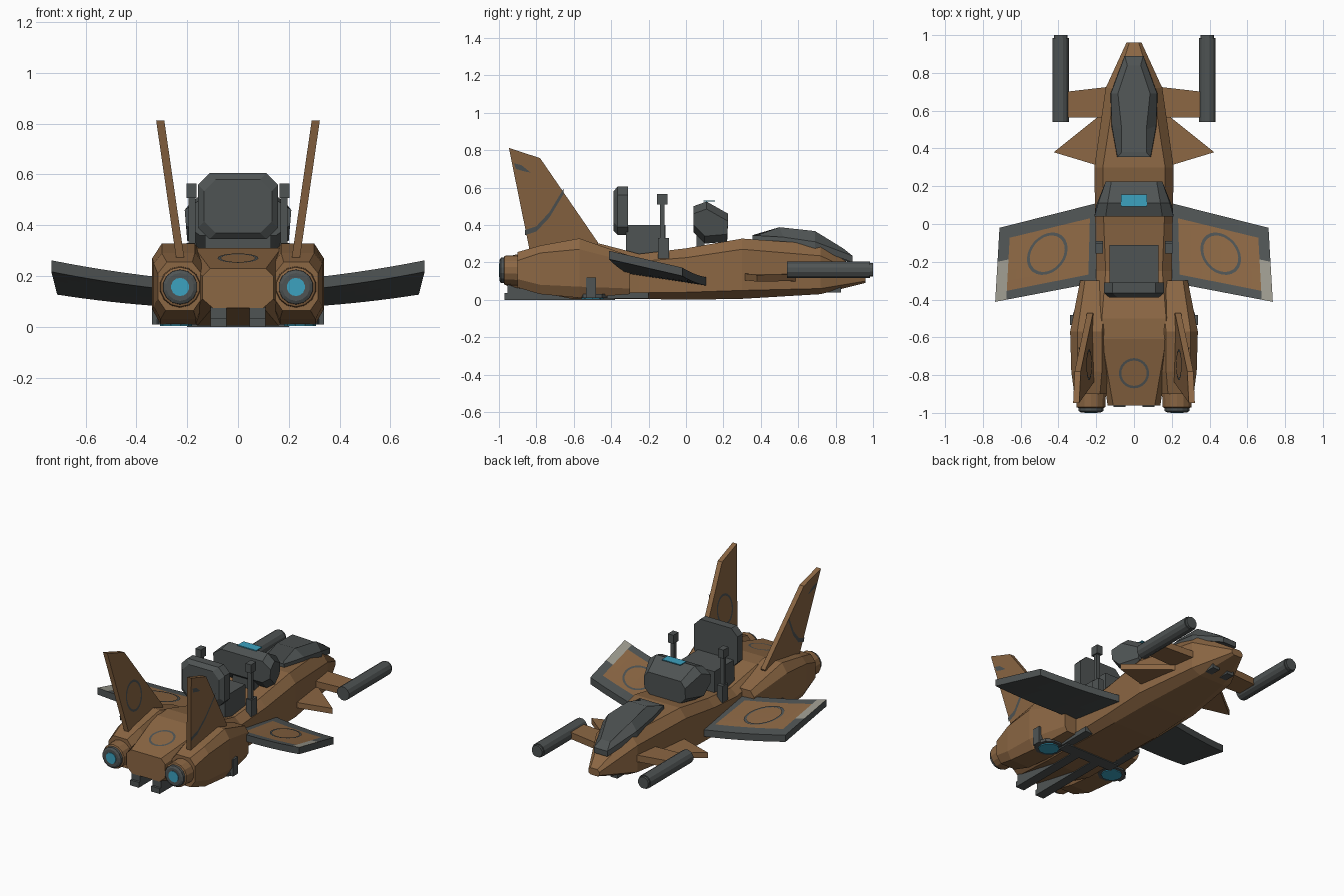
import bpy, bmesh, math
from mathutils import Vector

if "Cube" in bpy.data.objects:
    bpy.data.objects.remove(bpy.data.objects["Cube"])


def material(name, rgb):
    m = bpy.data.materials.new(name)
    m.diffuse_color = (*rgb, 1)
    m.use_nodes = True
    m.node_tree.nodes["Principled BSDF"].inputs["Base Color"].default_value = m.diffuse_color
    return m


BROWN = material("brown paint", (0.26, 0.135, 0.057))
GREY = material("dark grey", (0.078, 0.088, 0.088))
BLUE = material("glow blue", (0.045, 0.36, 0.53))
PALE = material("pale grey", (0.33, 0.32, 0.27))


def build(name, verts, faces, *mats, rule=None, solid=True):
    me = bpy.data.meshes.new(name)
    me.from_pydata([tuple(v) for v in verts], [], faces)
    bm = bmesh.new()
    bm.from_mesh(me)
    if solid:
        bmesh.ops.recalc_face_normals(bm, faces=bm.faces)
    bm.to_mesh(me)
    bm.free()
    for m in mats:
        me.materials.append(m)
    if rule:
        for p in me.polygons:
            p.material_index = rule(p)
    ob = bpy.data.objects.new(name, me)
    bpy.context.collection.objects.link(ob)
    return ob


def loft(name, rings, mat):
    n = len(rings[0])
    verts = [v for r in rings for v in r]
    faces = [(i * n + j, i * n + (j + 1) % n, (i + 1) * n + (j + 1) % n, (i + 1) * n + j)
             for i in range(len(rings) - 1) for j in range(n)]
    faces += [tuple(range(n)), tuple(range(len(verts) - n, len(verts)))]
    return build(name, verts, faces, mat)


def box(name, x0, x1, y0, y1, z0, z1, mat):
    return loft(name, [[(x0, y, z0), (x1, y, z0), (x1, y, z1), (x0, y, z1)] for y in (y0, y1)], mat)


def octa(y, cx, wt, w, wb, zb, z1, z2, zt):
    # chamfered section: widths at top, side, bottom and four heights
    return [(cx + wt, y, zt), (cx + w, y, z2), (cx + w, y, z1), (cx + wb, y, zb),
            (cx - wb, y, zb), (cx - w, y, z1), (cx - w, y, z2), (cx - wt, y, zt)]


def tube(name, cx, cz, stations, mat, n=14):
    # turned shape along y, stations are (y, radius)
    return loft(name, [[(cx + r * math.cos(2 * math.pi * (k + .5) / n), y,
                         cz + r * math.sin(2 * math.pi * (k + .5) / n)) for k in range(n)]
                       for y, r in stations], mat)


def disc(name, cx, cy, r, z0, z1, mat, n=10):
    return loft(name, [[(cx + r * math.cos(2 * math.pi * k / n), cy + r * math.sin(2 * math.pi * k / n), z)
                        for k in range(n)] for z in (z0, z1)], mat)


def ring_decal(name, f, r0, r1, n=24):
    verts = [f(r * math.cos(2 * math.pi * k / n), r * math.sin(2 * math.pi * k / n))
             for r in (r0, r1) for k in range(n)]
    return build(name, verts, [(k, (k + 1) % n, n + (k + 1) % n, n + k) for k in range(n)],
                 GREY, solid=False)


# Fuselage
loft("fuselage", [octa(*s) for s in (
    (0.96, 0, .025, .04, .025, .09, .10, .12, .135),
    (0.72, 0, .10, .15, .09, .03, .06, .235, .297),
    (0.30, 0, .165, .21, .14, .005, .05, .27, .327),
    (0.00, 0, .16, .205, .15, .0, .04, .225, .275),
    (-0.25, 0, .15, .20, .15, .005, .04, .205, .245),
    (-0.50, 0, .17, .20, .16, .005, .04, .26, .31),
    (-0.61, 0, .17, .19, .16, .005, .05, .26, .31),
    (-0.96, 0, .11, .14, .10, .075, .11, .20, .23))], BROWN)
ring_decal("tail_ring_decal", lambda a, b: (a, -.79 + b, .31 + (-.19 + b) * .2286 + .004), .067, .08)

# Canopy: base outline, shoulder and ridge panel
base = [(.05, .89, .215), (.125, .69, .30), (.095, .36, .33)]
top = [(.035, .84, .275), (.085, .69, .367), (.065, .50, .388), (.065, .38, .345)]
base = [(.05, .89, .20), (.125, .69, .275), (.12, .52, .30), (.09, .355, .31)]
both = lambda pts: pts + [(-x, y, z) for x, y, z in reversed(pts)]
loft("canopy", [both(base), both([(x * .98, y, z + .035) for x, y, z in base]), both(top)], GREY)

# Control console with screen
prof = [(.04, .36), (.10, .30), (.22, .31), (.225, .46), (.11, .525), (.04, .50)]
scale = [.15, .14, .11, .12, .14, .15]
out = [.205, .20, .15, .15, .19, .21]
loft("console", [[(-o, y, z + (.04 if z < .4 else -.04)) for (y, z), o in zip(prof, out)],
                 [(-s, y, z) for (y, z), s in zip(prof, scale)],
                 [(s, y, z) for (y, z), s in zip(prof, scale)],
                 [(o, y, z + (.04 if z < .4 else -.04)) for (y, z), o in zip(prof, out)]], GREY)
box("console_neck", -.08, .08, .055, .10, .24, .36, GREY)
box("screen", -.068, .068, .093, .155, .524, .53, BLUE)

# Seat
box("seat_base", -.13, .13, -.32, -.11, .22, .40, GREY)


def back_ring(y, i):
    w, z0, z1, c = .158 - i, .345 + i, .605 - i, .045
    return [(w, y, z0 + c), (w, y, z1 - c), (w - c, y, z1), (c - w, y, z1),
            (-w, y, z1 - c), (-w, y, z0 + c), (c - w, y, z0), (w - c, y, z0)]


loft("seat_back", [back_ring(-.388, .025), back_ring(-.365, 0), back_ring(-.31, 0)], GREY)

# Belly crossbar
box("belly_crossbar", -.2, .2, -.46, -.38, .0, .02, GREY)

for s, side in ((1, "right"), (-1, "left")):
    # Engine pod
    loft(side + "_engine_pod", [octa(y, s * cx, *r) for y, cx, *r in (
        (-.30, .20, .06, .085, .07, .03, .06, .20, .235),
        (-.57, .235, .065, .103, .07, .01, .07, .27, .328),
        (-.78, .235, .065, .097, .07, .03, .08, .25, .29),
        (-.90, .23, .05, .086, .055, .065, .11, .21, .255))], BROWN)
    ex, ez = s * .228, .157
    tube(side + "_nozzle", ex, ez, [(-.88, .082), (-.97, .078), (-.975, .066)], BROWN)
    tube(side + "_nozzle_ring", ex, ez, [(-.95, .07), (-.99, .068), (-.997, .055)], GREY)
    tube(side + "_nozzle_glow", ex, ez, [(-.98, .036), (-1.0, .036)], BLUE)

    # Hover thruster under the pod and side bracket
    disc(side + "_thruster_rim", s * .245, -.50, .085, .01, .03, GREY)
    disc(side + "_thruster_glow", s * .245, -.50, .063, .004, .02, BLUE)
    box(side + "_pod_bracket", s * .25, s * .338, -.535, -.482, .01, .12, GREY)
    box(side + "_belly_plate", s * .12, s * .21, -.45, -.2, .008, .04, GREY)

    # Landing skid
    box(side + "_skid", s * .045, s * .108, -.97, -.40, .0, .035, GREY)
    box(side + "_skid_cap", s * .045, s * .108, -.955, -.70, .035, .078, GREY)
    box(side + "_nose_sensor", s * .03, s * .08, .75, .83, .04, .07, GREY)

    # Control sticks beside the seat
    box(side + "_stick", s * .168, s * .195, -.14, -.115, .22, .52, GREY)
    box(side + "_stick_grip", s * .163, s * .203, -.155, -.10, .508, .565, GREY)
    box(side + "_stick_foot", s * .163, s * .203, -.15, -.09, .22, .33, GREY)

    # Wing: grey frame, brown panel and pale tip chosen by cell
    A, B = Vector((.19, .112, .12)), Vector((.712, -.02, .172))
    D, C = Vector((.20, -.31, .185)), Vector((.735, -.412, .262))

    def wing(u, v, dz=0):
        p = A.lerp(B, u).lerp(D.lerp(C, u), v)
        return (s * p.x, p.y, p.z + dz - .03 * u * (1 - u))

    us = [0, .08, .2, .3, .4, .5, .6, .7, .8, .89, 1]
    vs = [0, .17, .28, .37, .46, .6, .75, .88, 1]
    nu, nv = len(us), len(vs)
    verts = [wing(u, v, dz) for dz in (0, -.045) for u in us for v in vs]
    N = nu * nv
    faces, cells = [], []
    for i in range(nu - 1):
        for j in range(nv - 1):
            q = (i * nv + j, i * nv + j + 1, (i + 1) * nv + j + 1, (i + 1) * nv + j)
            faces += [q, tuple(k + N for k in q)]
            inner = 0 < i < nu - 2 and 0 < j < nv - 2
            cells += [1 if inner else 2 if i == nu - 2 and j >= 4 else 0, 0]
    edge = ([i * nv for i in range(nu)] + [(nu - 1) * nv + j for j in range(1, nv)]
            + [i * nv + nv - 1 for i in range(nu - 2, -1, -1)] + list(range(nv - 2, 0, -1)))
    for a, b in zip(edge, edge[1:] + edge[:1]):
        faces.append((a, b, b + N, a + N))
        cells.append(0)
    build(side + "_wing", verts, faces, GREY, BROWN, PALE, rule=lambda p: cells[p.index])
    ring_decal(side + "_wing_ring_decal", lambda a, b: wing(.5 + a / .53, .5 + b / .40, .005), .093, .108)

    # Forward gun, its pylon and the swept canard
    tube(side + "_gun", s * .388, .16, [(.54, .045), (.985, .045), (.985, .038), (1.0, .038)], GREY, 12)
    loft(side + "_gun_pylon", [[(s * x, y0, z - .022), (s * x, y1, z - .022), (s * x, y1, z + .022), (s * x, y0, z + .022)]
                               for x, y0, y1, z in ((.10, .565, .73, .15), (.36, .565, .70, .16))], BROWN)
    loft(side + "_canard", [[(s * x, y, z + d) for x, y, z in
                             ((.15, .60, .115), (.20, .56, .118), (.425, .38, .115), (.21, .315, .122), (.15, .33, .122))]
                            for d in (-.018, .018)], BROWN)

    # Tail fin with stripe outside and ring inside
    fin = lambda y, z, o: (s * (.213 + (z - .28) * .145 + o), y, z)
    prof = [(-.47, .305), (-.78, .757), (-.947, .812), (-.83, .235), (-.5, .235)]
    loft(side + "_tail_fin", [[fin(y, z, o) for y, z in prof] for o in (0, .032)], BROWN)
    line = [(-.86, .345), (-.80, .365), (-.73, .44), (-.655, .565)]
    build(side + "_fin_stripe", [fin(y, z + d, .035) for y, z in line for d in (0, .028)],
          [(2 * k, 2 * k + 1, 2 * k + 3, 2 * k + 2) for k in range(3)], GREY, solid=False)
    build(side + "_fin_tip_patch", [fin(y, z, .035) for y, z in
                                    ((-.92, .73), (-.88, .72), (-.83, .68), (-.86, .685), (-.91, .70))],
          [(0, 1, 2, 3, 4)], GREY, solid=False)
    ring_decal(side + "_fin_ring_decal", lambda a, b: fin(-.745 + a, .47 + b * 1.2, -.003), .07, .082)
